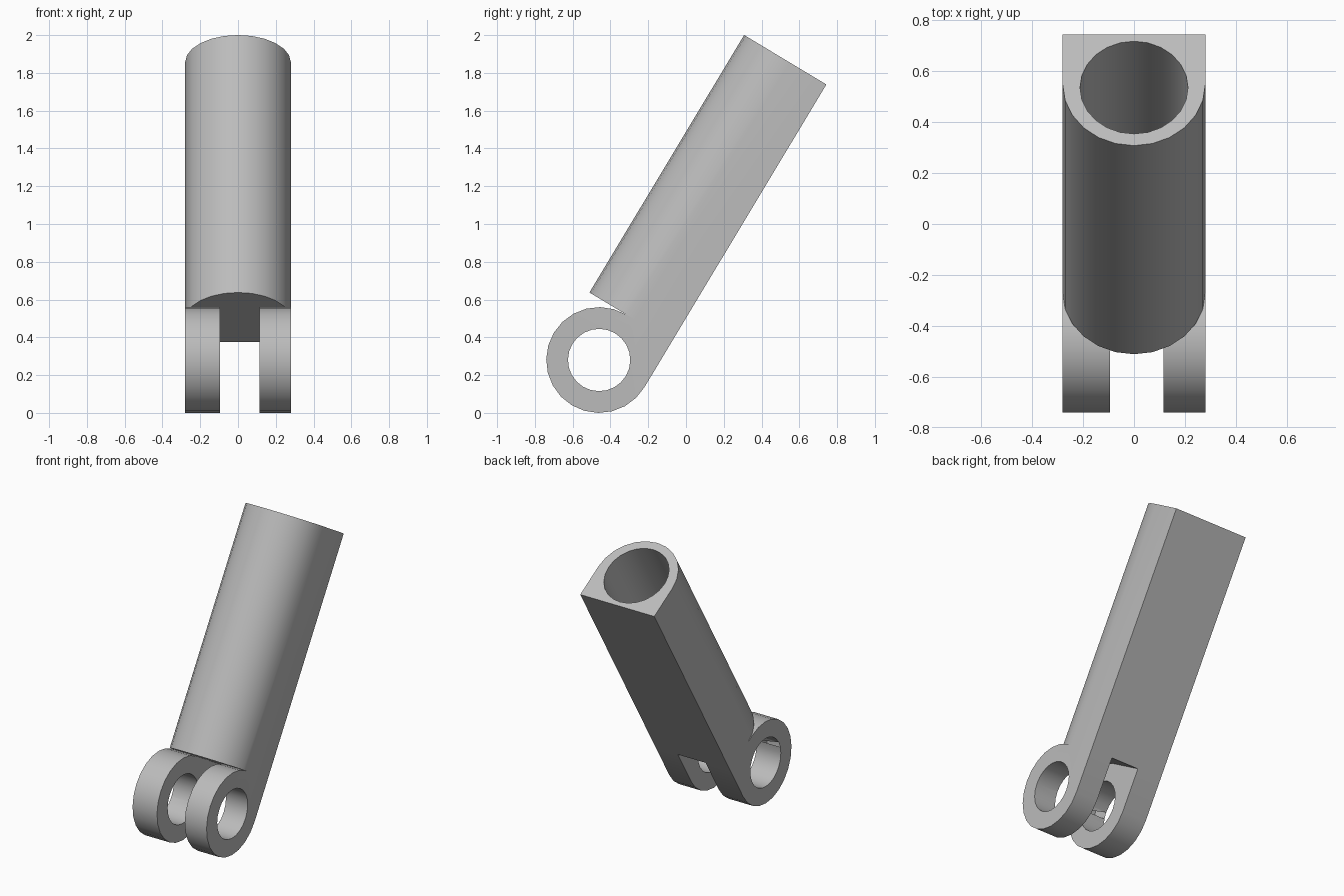
import bpy, bmesh
from math import radians, pi, cos, sin
from mathutils import Matrix, Vector

if "Cube" in bpy.data.objects:
    bpy.data.objects.remove(bpy.data.objects["Cube"])

R = 0.28            # outer radius of the clevis and half width of the arm
NECK, TIP = 0.28, 1.87   # arm extent along its axis, from the pin centre
CROWN = 0.052       # offset of the rounded front from the pin axis
BORE_FLOOR = 0.40
SIDES = 24
TILT = Matrix.Translation((0, -0.46, R)) @ Matrix.Rotation(radians(-31), 4, "X")

grey = bpy.data.materials.new("plain grey")
grey.use_nodes = True
colour = (0.5, 0.5, 0.5, 1)
grey.diffuse_color = colour
grey.node_tree.nodes["Principled BSDF"].inputs["Base Color"].default_value = colour


def arc(cx, cy, r, start, end, steps):
    angles = [radians(start + (end - start) * i / steps) for i in range(steps + 1)]
    return [(cx + r * cos(a), cy + r * sin(a)) for a in angles]


def prism(name, points, place, depth):
    """Extrude a 2D outline; place(a, b) gives its 3D position, depth the sweep."""
    bm = bmesh.new()
    face = bm.faces.new([bm.verts.new(place(a, b)) for a, b in points])
    swept = bmesh.ops.extrude_face_region(bm, geom=[face])["geom"]
    bmesh.ops.translate(bm, vec=Vector(depth),
                        verts=[v for v in swept if isinstance(v, bmesh.types.BMVert)])
    bmesh.ops.recalc_face_normals(bm, faces=bm.faces)
    mesh = bpy.data.meshes.new(name)
    bm.to_mesh(mesh)
    bm.free()
    mesh.materials.append(grey)
    obj = bpy.data.objects.new(name, mesh)
    bpy.context.collection.objects.link(obj)
    obj.matrix_world = TILT
    return obj


def combine(target, tool, operation):
    mod = target.modifiers.new(operation.lower(), "BOOLEAN")
    mod.object, mod.operation, mod.solver = tool, operation, "EXACT"
    bpy.context.view_layer.objects.active = target
    bpy.ops.object.modifier_apply(modifier=mod.name)
    bpy.data.objects.remove(tool)


# Arm: rounded front, flat sides and back
outline = arc(0, CROWN, R, 180, 360, SIDES // 2) + [(R, R), (-R, R)]
arm = prism("clevis_arm", outline, lambda a, b: (a, b, NECK), (0, 0, TIP - NECK))

# Clevis lugs: round ends that run straight into the arm at the back
lug_outline = arc(0, 0, R, 90, 360, SIDES * 3 // 4) + [(R, NECK)]
for name, x0, x1 in (("right_lug", -R, -0.095), ("left_lug", 0.115, R)):
    lug = prism(name, lug_outline, lambda a, b: (x0, a, b), (x1 - x0, 0, 0))
    combine(arm, lug, "UNION")

# Pin hole through both lugs
pin = prism("pin_cutter", arc(0, 0, 0.165, 0, 360, SIDES)[:-1],
            lambda a, b: (-0.5, a, b), (1, 0, 0))
combine(arm, pin, "DIFFERENCE")

# Round socket in the upper end
bore = prism("socket_cutter", arc(0, 0.038, 0.212, 0, 360, SIDES)[:-1],
             lambda a, b: (a, b, BORE_FLOOR), (0, 0, 2))
combine(arm, bore, "DIFFERENCE")

bpy.ops.object.select_all(action="DESELECT")
arm.select_set(True)
bpy.context.view_layer.objects.active = arm
bpy.ops.object.shade_smooth_by_angle(angle=radians(30))
